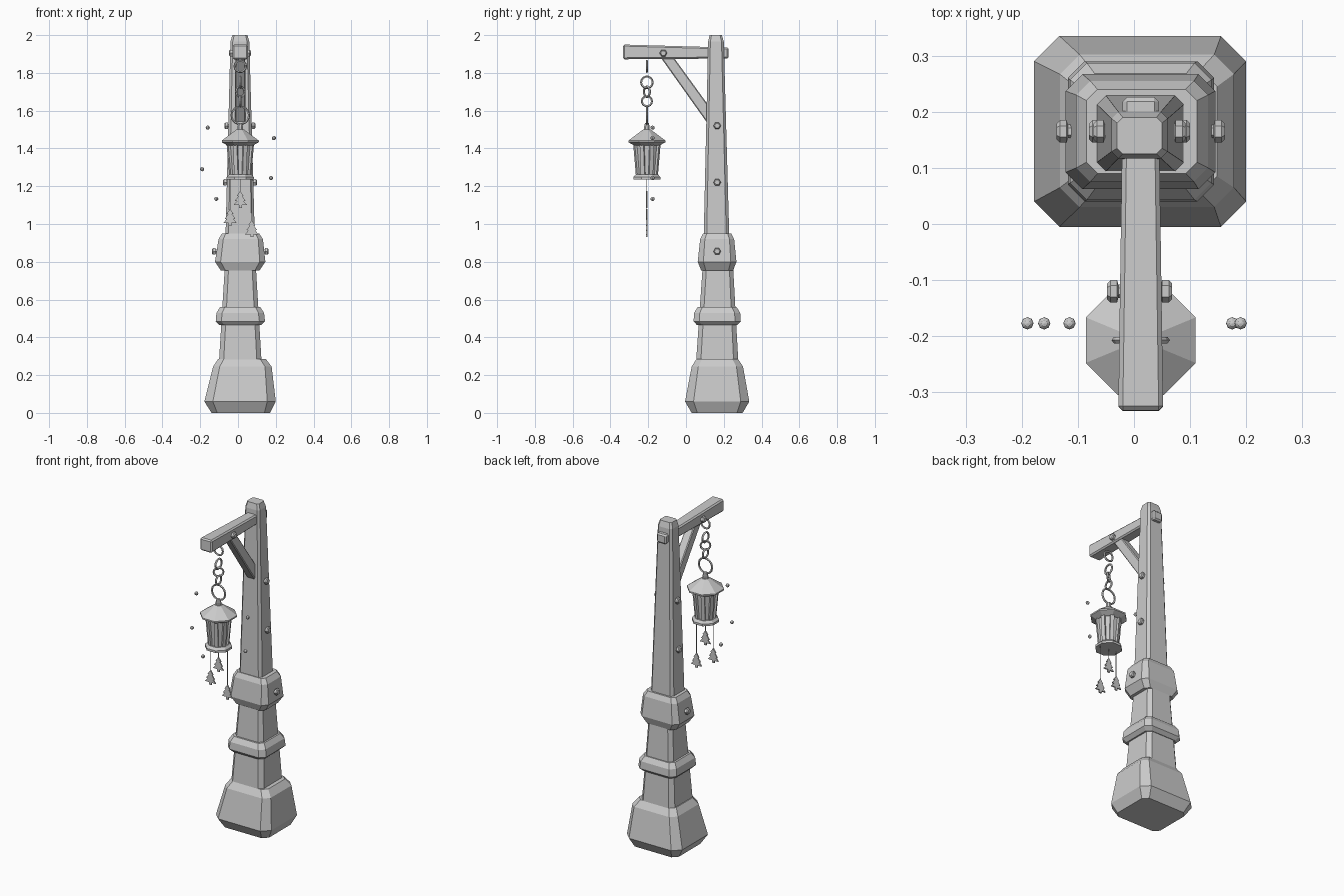
import bpy, math
from mathutils import Vector, Matrix

if "Cube" in bpy.data.objects:
    bpy.data.objects.remove(bpy.data.objects["Cube"])

LX, LY = 0.012, -0.207          # lantern and chain axis


def make(name, verts, faces):
    me = bpy.data.meshes.new(name)
    me.from_pydata([tuple(v) for v in verts], [], faces)
    me.update()
    ob = bpy.data.objects.new(name, me)
    bpy.context.collection.objects.link(ob)
    return ob


def skin(name, rings):
    """Join equal-sided rings into a closed flat-faced solid."""
    n = len(rings[0])
    verts = [v for r in rings for v in r]
    faces = [list(range(n))[::-1], [len(verts) - n + i for i in range(n)]]
    for k in range(len(rings) - 1):
        for i in range(n):
            j = (i + 1) % n
            faces.append([k * n + i, k * n + j, (k + 1) * n + j, (k + 1) * n + i])
    return make(name, verts, faces)


def block(name, levels):
    """Stack of corner-cut rectangles: (z, x0, x1, y0, y1, cut)."""
    rings = []
    for z, a, b, c, d, k in levels:
        rings.append([(a + k, c, z), (b - k, c, z), (b, c + k, z), (b, d - k, z),
                      (b - k, d, z), (a + k, d, z), (a, d - k, z), (a, c + k, z)])
    return skin(name, rings)


def turned(name, profile, sides=8, mat=Matrix()):
    """Faceted turning around z: profile of (radius, z)."""
    rings = []
    for r, z in profile:
        ring = []
        for i in range(sides):
            t = 2 * math.pi * (i + 0.5) / sides
            ring.append(mat @ Vector((r * math.cos(t), r * math.sin(t), z)))
        rings.append(ring)
    return skin(name, rings)


def beam(name, p0, p1, w0, w1, h0, h1, bevel):
    """Bevelled timber lying in the yz plane between two (y, z) points."""
    a, b = Vector((0.012, *p0)), Vector((0.012, *p1))
    d = (b - a).normalized()
    up = Vector((1, 0, 0)).cross(d)
    rings = []
    for p, w, h in ((a, w0, h0), (b, w1, h1)):
        rings.append([p + Vector((sx * w / 2, 0, 0)) + up * (sz * h / 2)
                      for sx, sz in ((-1, -1), (-1, 1), (1, 1), (1, -1))])
    ob = skin(name, rings)
    m = ob.modifiers.new("bevel", 'BEVEL')
    m.width, m.segments = bevel, 1
    return ob


def bolt(name, x, y, z, side):
    """Hex bolt head pointing along x."""
    mat = Matrix.Translation((x, y, z)) @ Matrix.Rotation(side * math.pi / 2, 4, 'Y')
    turned(name, [(0.012, -0.03), (0.012, 0), (0.02, 0.002), (0.02, 0.014), (0.014, 0.02)], 6, mat)


# Stepped post
block("base_block", [(0, -.14, .17, .03, .30, .03), (.06, -.178, .20, -.005, .335, .045),
                     (.245, -.132, .178, .03, .302, .035), (.285, -.105, .148, .055, .275, .03)])
block("lower_shaft", [(.25, -.102, .126, .052, .278, .025), (.80, -.068, .093, .09, .248, .02)])
block("shaft_band", [(.465, -.098, .122, .058, .27, .025), (.485, -.118, .143, .04, .29, .03),
                     (.53, -.114, .138, .043, .287, .03), (.56, -.095, .118, .062, .268, .025)])
block("collar", [(.755, -.092, .115, .08, .25, .025), (.80, -.122, .145, .062, .267, .03),
                 (.92, -.103, .132, .075, .255, .025), (.95, -.085, .112, .09, .24, .02)])
block("upper_post", [(.90, -.067, .09, .093, .23, .016), (1.965, -.04, .06, .117, .2, .012),
                     (2.0, -.03, .05, .125, .19, .010)])

# Arm and brace
beam("arm_beam", (-.333, 1.911), (.226, 1.905), .08, .064, .078, .058, .008)
beam("arm_brace", (-.115, 1.903), (.135, 1.555), .052, .056, .056, .06, .005)

# Bolts on both sides
for z, lo, hi, y in ((1.52, -.052, .072, .165), (1.22, -.060, .080, .165),
                     (.855, -.118, .142, .165), (1.905, -.028, .048, -.12)):
    bolt("bolt_left", lo, y, z, -1)
    bolt("bolt_right", hi, y, z, 1)

# Chain links alternating direction, plus large handle ring
for i, (z, r) in enumerate(((1.835, .03), (1.75, .03), (1.70, .027), (1.65, .026), (1.575, .046))):
    turn = (0, math.pi / 2, math.pi / 5, math.pi / 2, 0)[i]
    bpy.ops.mesh.primitive_torus_add(major_segments=14, minor_segments=5, major_radius=r,
                                     minor_radius=.006, location=(LX, LY, z),
                                     rotation=(math.pi / 2, 0, turn))
    bpy.context.object.name = "handle_ring" if i == 4 else "chain_link"

# Lantern
at = Matrix.Translation((LX, LY, 0))
turned("lantern_roof", [(.072, 1.415), (.106, 1.433), (.106, 1.442), (.022, 1.5)], 8, at)
turned("lantern_knob", [(.016, 1.49), (.016, 1.515), (.011, 1.535)], 8, at)
turned("lantern_glass", [(.052, 1.25), (.066, 1.43)], 8, at)
turned("lantern_floor", [(.078, 1.235), (.078, 1.248), (.064, 1.262)], 8, at)
for i in range(8):
    t = 2 * math.pi * (i + .5) / 8
    c = Vector((math.cos(t), math.sin(t), 0))
    s = Vector((-math.sin(t), math.cos(t), 0))
    rings = []
    for r, z in ((.058, 1.25), (.074, 1.425)):
        o = Vector((LX, LY, z)) + c * r
        rings.append([o - c * .012 - s * .011, o - s * .011, o + s * .011, o - c * .012 + s * .011])
    skin("lantern_post", rings)

# Hanging flat pine charms with threads
half = [(0, .09), (.018, .064), (.011, .062), (.028, .038), (.018, .036), (.036, .015), (.008, .015), (.008, 0)]
outline = half + [(-x, z) for x, z in half[:0:-1]]
for x, z in ((.012, 1.085), (-.042, .99), (.073, .93)):
    skin("pine_charm", [[(x + u, LY + dy, z + v) for u, v in outline] for dy in (.004, -.004)])
    turned("charm_thread", [(.0018, z + .085), (.0018, 1.24)], 4, Matrix.Translation((x, LY, 0)))

# Floating lights
for x, z in ((-.16, 1.51), (.19, 1.455), (-.19, 1.29), (.175, 1.243), (-.115, 1.133)):
    bpy.ops.mesh.primitive_uv_sphere_add(segments=8, ring_count=6, radius=.011, location=(x, -.177, z))
    bpy.context.object.name = "firefly"

# Consistent outward normals
import bmesh
for ob in bpy.context.collection.objects:
    bm = bmesh.new()
    bm.from_mesh(ob.data)
    bmesh.ops.recalc_face_normals(bm, faces=bm.faces)
    bm.to_mesh(ob.data)
    bm.free()
